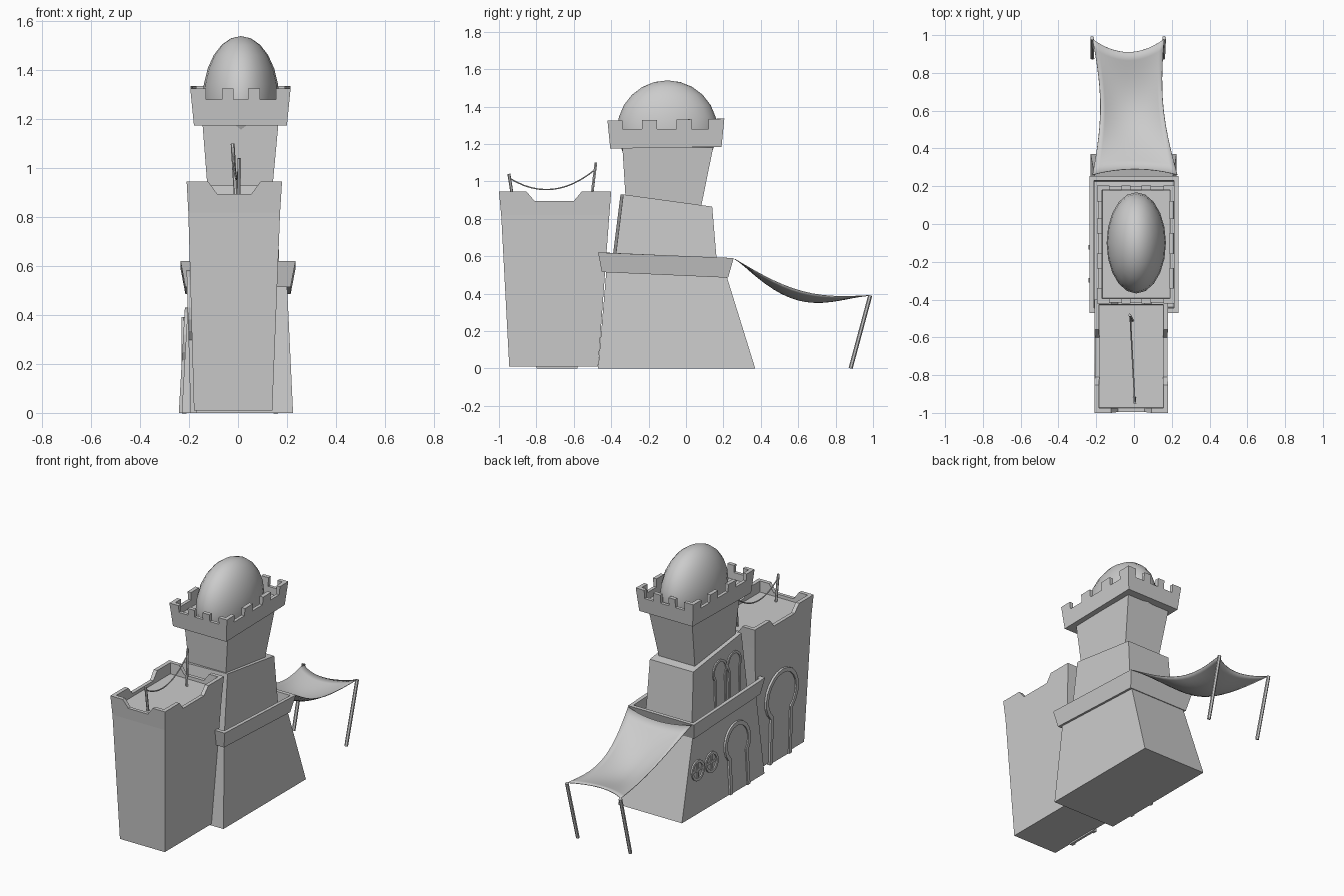
import bpy, bmesh, math
from mathutils import Vector

if "Cube" in bpy.data.objects:
    bpy.data.objects.remove(bpy.data.objects["Cube"])


def make(name, verts, faces):
    me = bpy.data.meshes.new(name)
    bm = bmesh.new()
    vs = [bm.verts.new(v) for v in verts]
    for f in faces:
        bm.faces.new([vs[i] for i in f])
    bmesh.ops.recalc_face_normals(bm, faces=bm.faces)
    bm.to_mesh(me)
    bm.free()
    ob = bpy.data.objects.new(name, me)
    bpy.context.collection.objects.link(ob)
    return ob


def rect(x0, x1, y0, y1, zf, zb=None, skew=0):
    """Rectangle ring; zf / zb are the heights of its front and back edges."""
    zb = zf if zb is None else zb
    return [(x0, y0 - skew, zf), (x1, y0, zf), (x1, y1, zb), (x0, y1, zb)]


def loft(name, rings):
    n = len(rings[0])
    verts = [p for r in rings for p in r]
    faces = [list(range(n)), list(range((len(rings) - 1) * n, len(rings) * n))]
    for k in range(len(rings) - 1):
        for i in range(n):
            j = (i + 1) % n
            faces.append([k * n + i, k * n + j, (k + 1) * n + j, (k + 1) * n + i])
    return make(name, verts, faces)


def cut(ob, bottom, top):
    c = loft(ob.name + "_cutter", [bottom, top])
    c.hide_render = True
    c.display_type = 'WIRE'
    m = ob.modifiers.new("notch", 'BOOLEAN')
    m.operation = 'DIFFERENCE'
    m.solver = 'EXACT'
    m.object = c


def pole(name, a, b, r):
    a, b = Vector(a), Vector(b)
    bpy.ops.mesh.primitive_cylinder_add(vertices=6, radius=r, depth=(b - a).length,
                                        location=(a + b) / 2)
    ob = bpy.context.object
    ob.name = name
    ob.rotation_euler = (b - a).to_track_quat('Z', 'Y').to_euler()


# Front tower with a hollow notched top
tower = loft("front_tower", [
    rect(-.18, .14, -.945, -.47, .01), rect(-.203, .172, -.988, -.41, .82),
    rect(-.21, .18, -1.0, -.40, .945), rect(-.185, .155, -.975, -.425, .945),
    rect(-.183, .153, -.972, -.428, .875)])
cut(tower, rect(-.4, .4, -.81, -.60, .895), rect(-.4, .4, -.89, -.52, .99))
cut(tower, rect(-.085, .055, -1.2, -.2, .895), rect(-.155, .125, -1.2, -.2, .99))

# Main building: tapered base, tray-like ledge, middle storey, neck
loft("base", [rect(-.23, .225, -.47, .37, 0), rect(-.2, .2, -.425, .215, .53, .5)])
loft("ledge", [
    rect(-.215, .215, -.45, .225, .515, .485), rect(-.235, .235, -.47, .255, .62, .59),
    rect(-.212, .212, -.445, .23, .62, .59), rect(-.208, .208, -.44, .225, .555, .525)])
loft("middle_storey", [rect(-.16, .17, -.385, .17, .53, .51, .015),
                       rect(-.15, .16, -.335, .14, .93, .865, .015)])
loft("neck", [rect(-.12, .135, -.32, .08, .86), rect(-.145, .165, -.34, .145, 1.18)])

# Battlement crown
crown = loft("battlement", [
    rect(-.18, .2, -.405, .19, 1.175, 1.185), rect(-.195, .215, -.42, .205, 1.325, 1.335),
    rect(-.17, .19, -.395, .18, 1.325, 1.335), rect(-.168, .188, -.393, .178, 1.235)])
for a, b in [(-.34, -.235), (-.155, -.05), (.03, .12)]:
    cut(crown, rect(-.4, .4, a, b, 1.28), rect(-.4, .4, a, b, 1.4))
for a, b in [(-.13, -.065), (-.018, .04), (.09, .155)]:
    cut(crown, rect(a, b, -.6, .4, 1.28), rect(a, b, -.6, .4, 1.4))

# Dome
bpy.ops.mesh.primitive_uv_sphere_add(segments=20, ring_count=12, radius=1,
                                     location=(.012, -.1, 1.275))
dome = bpy.context.object
dome.name = "dome"
dome.scale = (.157, .268, .265)
bpy.ops.object.shade_smooth()

# Awning: sagging cloth with hollow edges
N = 14
verts, faces = [], []
for j in range(N + 1):
    t = j / N
    bow = math.sin(math.pi * t)
    xl = -.22 + .042 * bow
    xr = .23 - .07 * t - .04 * bow
    for i in range(N + 1):
        s = i / N
        h = 4 * s * (1 - s)
        y = .26 + .72 * t + h * (.03 * (1 - t) - .07 * t)
        z = .585 - .195 * t - .075 * bow - h * .045 * (.4 + bow) * (1 - .5 * t)
        verts.append((xl + (xr - xl) * s, y, z))
for j in range(N):
    for i in range(N):
        k = j * (N + 1) + i
        faces.append([k, k + 1, k + N + 2, k + N + 1])
awning = make("awning", verts, faces)
awning.data.polygons.foreach_set("use_smooth", [True] * len(faces))
m = awning.modifiers.new("thickness", 'SOLIDIFY')
m.thickness = .004
m.offset = 0

# Awning poles
pole("awning_pole_left", (-.22, .88, 0), (-.222, .985, .39), .011)
pole("awning_pole_right", (.155, .88, 0), (.16, .985, .39), .011)

# Roof posts with a slack line
pole("roof_post_front", (.003, -.92, .87), (.005, -.947, 1.04), .008)
pole("roof_post_back", (-.008, -.51, .87), (-.022, -.482, 1.10), .008)
cu = bpy.data.curves.new("slack_line", 'CURVE')
cu.dimensions = '3D'
cu.bevel_depth = .004
cu.bevel_resolution = 1
sp = cu.splines.new('POLY')
sp.points.add(12)
for i, p in enumerate(sp.points):
    t = i / 12
    p.co = (.004 - .024 * t, -.94 + .45 * t, 1.015 + .045 * t - .32 * t * (1 - t), 1)
bpy.context.collection.objects.link(bpy.data.objects.new("slack_line", cu))


# Reliefs on the left walls; wall(z) gives the x of the leaning wall
def keyhole(yc, zc, r, half, z0, n=16):
    start = math.acos(min(1, half / r))
    pts = [(yc + half, z0)]
    for i in range(n + 1):
        a = -start + (math.pi + 2 * start) * i / n
        pts.append((yc + r * math.cos(a), zc + r * math.sin(a)))
    return pts + [(yc - half, z0)]


def circle(yc, zc, r, n=16):
    return [(yc + r * math.cos(2 * math.pi * i / n), zc + r * math.sin(2 * math.pi * i / n))
            for i in range(n)]


def band(name, wall, outer, inner, out, closed=False):
    n = len(outer)
    verts, faces = [], []
    for o, i in zip(outer, inner):
        for (y, z), d in ((o, -.01), (o, out), (i, out), (i, -.01)):
            verts.append((wall(z) - d, y, z))
    for k in range(n if closed else n - 1):
        a, b = 4 * k, 4 * ((k + 1) % n)
        for e in range(4):
            f = (e + 1) % 4
            faces.append([a + e, a + f, b + f, b + e])
    if not closed:
        faces += [[0, 1, 2, 3], [4 * n - 4, 4 * n - 3, 4 * n - 2, 4 * n - 1]]
    make(name, verts, faces)


def panel(name, wall, pts, out):
    loft(name, [[(wall(z) - d, y, z) for y, z in pts] for d in (-.01, out)])


def arch(name, wall, yc, zc, r, half, z0, w, out):
    band(name + "_frame", wall, keyhole(yc, zc, r, half, z0),
         keyhole(yc, zc, r - w, half - w, z0), out)
    panel(name + "_panel", wall, keyhole(yc, zc, r - w, half - w, z0), out * .4)


def base_wall(z):
    return -.23 + .03 * z / .52


def tower_wall(z):
    return -.18 - .023 * (z - .01) / .81


def mid_wall(z):
    return -.16 + .01 * (z - .53) / .36


arch("base_door", base_wall, -.21, .30, .13, .10, 0, .025, .012)
arch("tower_door", tower_wall, -.69, .42, .165, .11, 0, .025, .014)
for i, y in enumerate((-.12, -.265)):
    arch(f"tall_window_{i}", mid_wall, y, .775, .072, .058, .55, .015, .008)
for i, y in enumerate((.19, .05)):
    band(f"round_window_{i}", base_wall, circle(y, .27, .065), circle(y, .27, .048), .008, True)
    for tag, dy, dz in (("upright", .006, .05), ("crossbar", .05, .006)):
        panel(f"round_window_{tag}_{i}", base_wall,
              [(y - dy, .27 - dz), (y + dy, .27 - dz), (y + dy, .27 + dz), (y - dy, .27 + dz)],
              .006)
